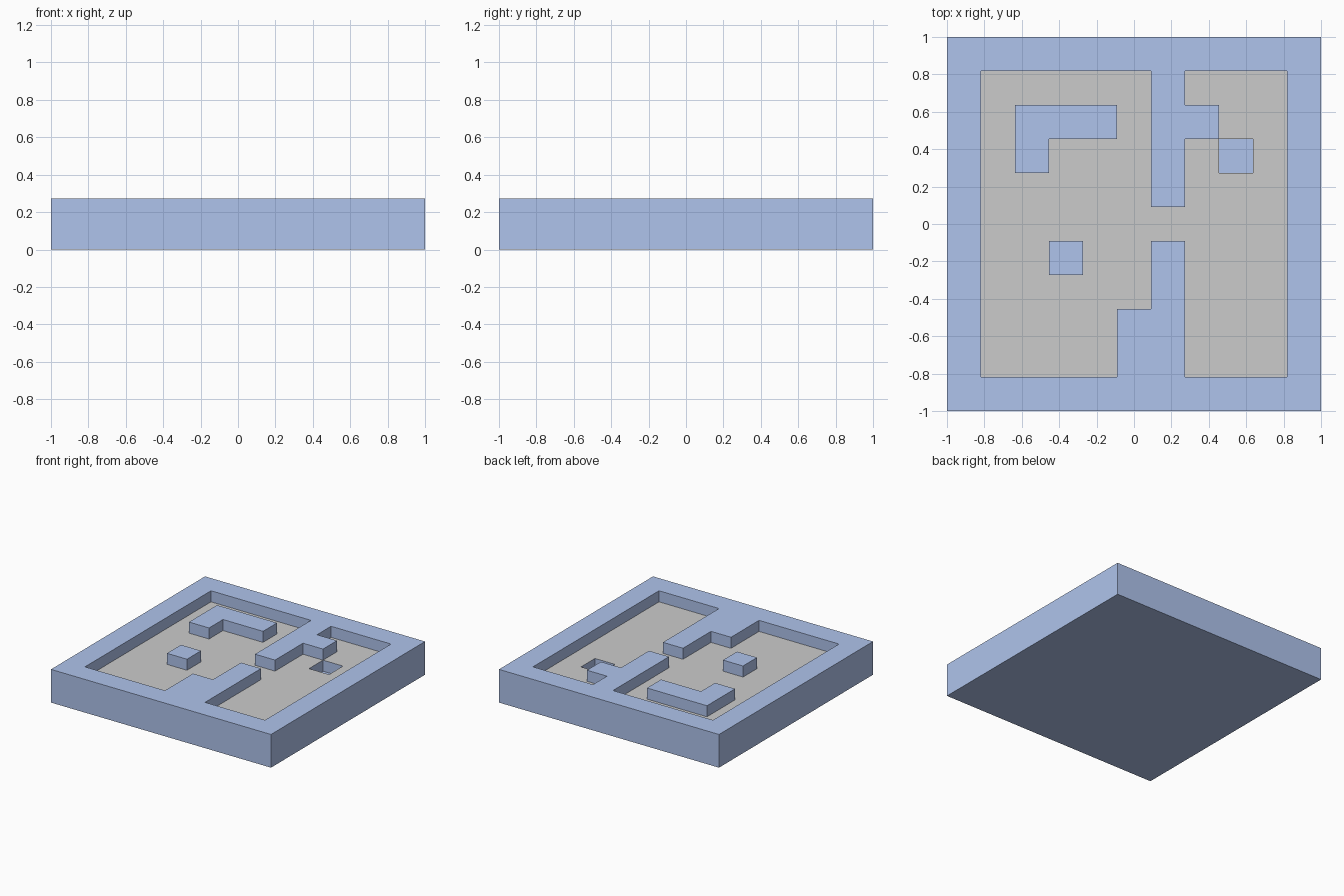
import bpy, bmesh

if "Cube" in bpy.data.objects:
    bpy.data.objects.remove(bpy.data.objects["Cube"])

# Plan seen from above: # wall, . floor, o pit
PLAN = [
    "###########",
    "#.....#...#",
    "#.###.##..#",
    "#.#...#.o.#",
    "#.....#...#",
    "#.........#",
    "#..#..#...#",
    "#.....#...#",
    "#....##...#",
    "#....##...#",
    "###########",
]
N = len(PLAN)
C = 2 / N
HEIGHT = {"#": 1.5 * C, ".": C, "o": 0.5 * C, " ": 0.0}


def cell(i, j):
    return PLAN[j][i] if 0 <= i < N and 0 <= j < N else " "


def quad(bm, pts):
    return bm.faces.new([bm.verts.new(p) for p in pts])


def finish(bm, name, mat=None):
    bmesh.ops.remove_doubles(bm, verts=bm.verts, dist=1e-4)
    bmesh.ops.dissolve_limit(bm, angle_limit=0.02, verts=bm.verts, edges=bm.edges)
    mesh = bpy.data.meshes.new(name)
    bm.to_mesh(mesh)
    bm.free()
    if mat:
        mesh.materials.append(mat)
    obj = bpy.data.objects.new(name, mesh)
    bpy.context.collection.objects.link(obj)


blue = bpy.data.materials.new("wall_blue")
blue.diffuse_color = (0.43, 0.55, 0.84, 1)
blue.use_nodes = True
blue.node_tree.nodes["Principled BSDF"].inputs["Base Color"].default_value = blue.diffuse_color

walls, floor = bmesh.new(), bmesh.new()
for j in range(N):
    for i in range(N):
        kind = cell(i, j)
        h = HEIGHT[kind]
        x0, x1 = -1 + i * C, -1 + (i + 1) * C
        y0, y1 = 1 - (j + 1) * C, 1 - j * C
        ring = [(x0, y0), (x1, y0), (x1, y1), (x0, y1)]
        # Cell top: grey for floor, blue for walls and pit bottom
        quad(floor if kind == "." else walls, [(x, y, h) for x, y in ring])
        # Underside
        quad(walls, [(x, y, 0) for x, y in reversed(ring)])
        # Upright sides wherever the neighbour is lower
        for k, (di, dj) in enumerate([(0, 1), (1, 0), (0, -1), (-1, 0)]):
            low = HEIGHT[cell(i + di, j + dj)]
            if low < h - 1e-6:
                a, b = ring[k], ring[(k + 1) % 4]
                quad(walls, [(*a, low), (*b, low), (*b, h), (*a, h)])

finish(walls, "base_and_walls", blue)
finish(floor, "floor")
